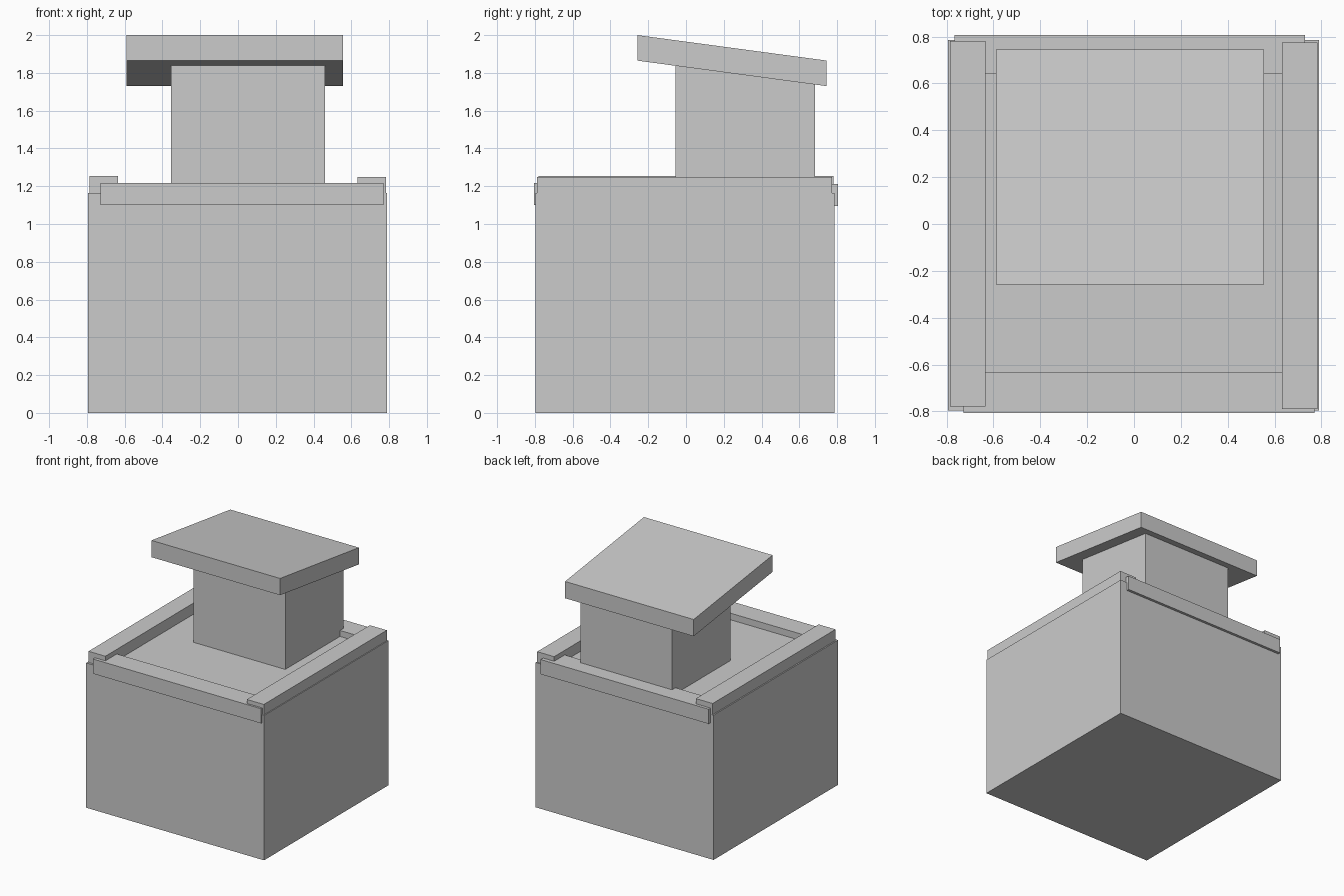
import bpy

if "Cube" in bpy.data.objects:
    bpy.data.objects.remove(bpy.data.objects["Cube"])


def block(name, x, y, z_front, z_back):
    """Box from x/y ranges; the z range may differ at the front and back ends."""
    verts = [(px, py, pz)
             for py, zs in ((y[0], z_front), (y[1], z_back))
             for px, pz in ((x[0], zs[0]), (x[1], zs[0]), (x[1], zs[1]), (x[0], zs[1]))]
    faces = [(0, 1, 2, 3), (7, 6, 5, 4), (0, 4, 5, 1),
             (1, 5, 6, 2), (2, 6, 7, 3), (3, 7, 4, 0)]
    mesh = bpy.data.meshes.new(name)
    mesh.from_pydata(verts, [], faces)
    mesh.update()
    obj = bpy.data.objects.new(name, mesh)
    bpy.context.collection.objects.link(obj)
    return obj


def box(name, x, y, z):
    return block(name, x, y, z, z)


# Main building body
box("main_body", (-0.795, 0.79), (-0.797, 0.785), (0, 1.165))

# Slightly irregular roof edge: side strips sit on top, front and back overhang
box("left_rim", (-0.785, -0.635), (-0.78, 0.782), (1.13, 1.255))
box("right_rim", (0.632, 0.783), (-0.79, 0.774), (1.13, 1.25))
box("front_rim", (-0.727, 0.77), (-0.806, -0.635), (1.10, 1.218))
box("back_rim", (-0.766, 0.73), (0.64, 0.806), (1.095, 1.213))

# Rooftop hut with a sloping top that meets the slanted slab
SLOPE = -0.135


def slab_underside(y):
    return 1.865 + SLOPE * (y + 0.258)


block("roof_hut", (-0.355, 0.46), (-0.056, 0.684),
      (1.15, slab_underside(-0.056) + 0.01), (1.15, slab_underside(0.684) + 0.01))

# Slanted roof slab with vertical ends
block("hut_roof", (-0.59, 0.555), (-0.258, 0.745), (1.865, 2.0), (1.73, 1.865))
